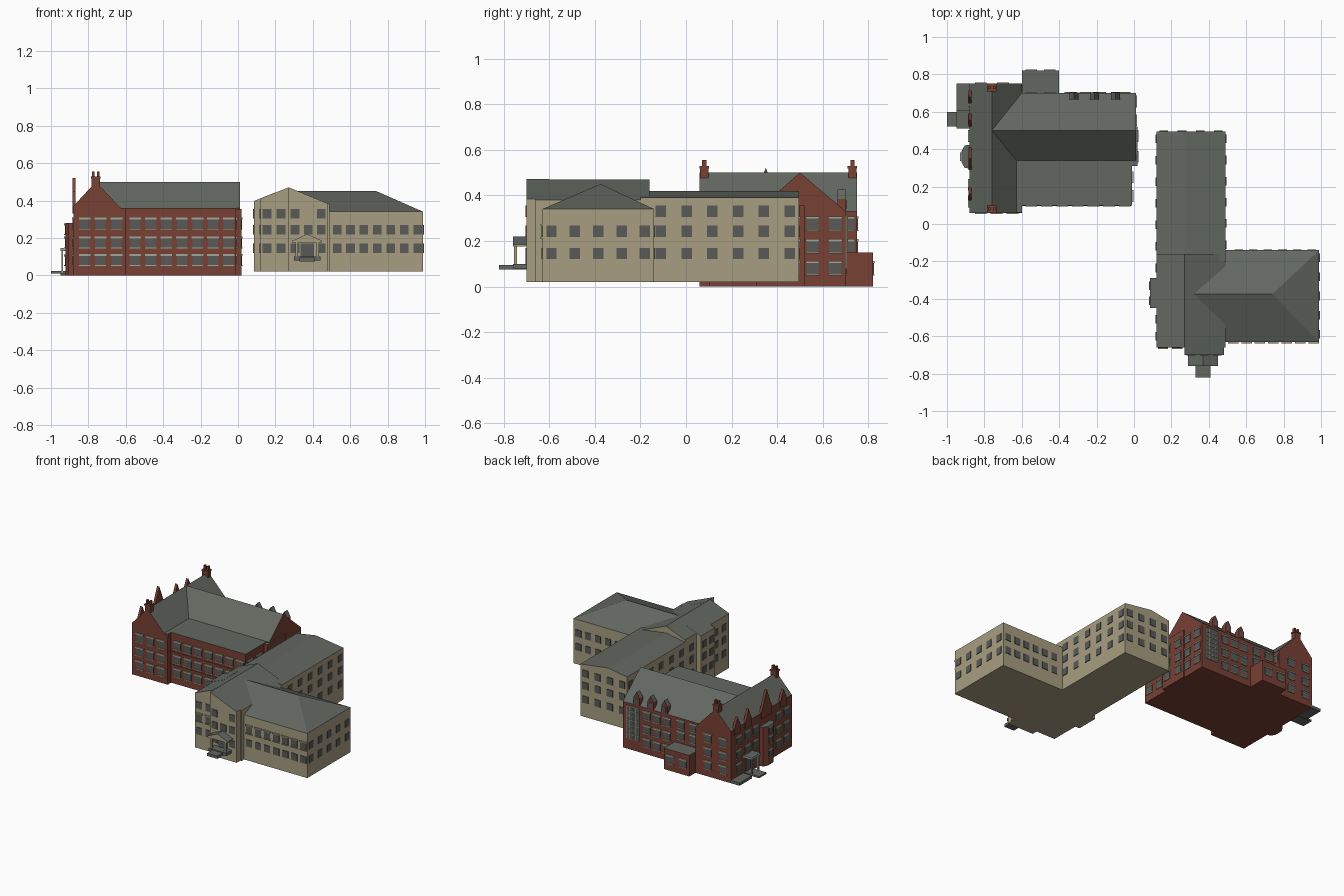
import bpy, bmesh
from mathutils import Vector, Matrix

if "Cube" in bpy.data.objects:
    bpy.data.objects.remove(bpy.data.objects["Cube"], do_unlink=True)


def material(name, rgb):
    m = bpy.data.materials.new(name)
    m.use_nodes = True
    m.diffuse_color = (*rgb, 1)
    m.node_tree.nodes["Principled BSDF"].inputs["Base Color"].default_value = (*rgb, 1)
    return m


BRICK = material("red brick", (0.19, 0.052, 0.036))
CREAM = material("cream stone", (0.39, 0.34, 0.22))
SLATE = material("grey slate", (0.125, 0.137, 0.118))
GLASS = material("window grey", (0.10, 0.105, 0.095))
TRIM = material("pale trim", (0.36, 0.38, 0.30))


def finish(name, bm, wall, top=None):
    """Make the object; upward faces take the second material."""
    bmesh.ops.recalc_face_normals(bm, faces=bm.faces)
    bm.normal_update()
    me = bpy.data.meshes.new(name)
    me.materials.append(wall)
    if top:
        me.materials.append(top)
        for f in bm.faces:
            f.material_index = int(f.normal.z > 0.15)
    bm.to_mesh(me)
    bm.free()
    ob = bpy.data.objects.new(name, me)
    bpy.context.collection.objects.link(ob)
    return ob


def add_box(bm, x0, x1, y0, y1, z0, z1):
    mid = Vector((x0 + x1, y0 + y1, z0 + z1)) / 2
    size = Matrix.Diagonal((x1 - x0, y1 - y0, z1 - z0, 1))
    bmesh.ops.create_cube(bm, size=1, matrix=Matrix.Translation(mid) @ size)


def boxes(name, specs, wall, top=None):
    bm = bmesh.new()
    for s in specs:
        add_box(bm, *s)
    return finish(name, bm, wall, top)


def prism(name, axis, profile, a, b, wall, top=None):
    """Extrude an upright profile along x or y, or a plan along z."""
    bm = bmesh.new()
    place = {"x": lambda p: (a, *p), "y": lambda p: (p[0], a, p[1]), "z": lambda p: (*p, a)}[axis]
    face = bm.faces.new([bm.verts.new(place(p)) for p in profile])
    new = bmesh.ops.extrude_face_region(bm, geom=[face])["geom"]
    step = Vector([b - a if axis == k else 0 for k in "xyz"])
    bmesh.ops.translate(bm, vec=step, verts=[v for v in new if isinstance(v, bmesh.types.BMVert)])
    return finish(name, bm, wall, top)


def windows(name, axis, plane, out, centres, rows, w, h, trim=False):
    """Rows of thin panes on a wall, optionally with lintels and sills."""
    panes, trims = bmesh.new(), bmesh.new()

    def plate(bm, c0, c1, z0, z1, depth):
        lo, hi = sorted((plane - out * 0.002, plane + out * depth))
        if axis == "x":
            add_box(bm, lo, hi, c0, c1, z0, z1)
        else:
            add_box(bm, c0, c1, lo, hi, z0, z1)

    for c in centres:
        for z in rows:
            plate(panes, c - w / 2, c + w / 2, z - h / 2, z + h / 2, 0.004)
            if trim:
                plate(trims, c - w * 0.58, c + w * 0.58, z + h / 2 - 0.003, z + h / 2 + 0.007, 0.007)
                plate(trims, c - w * 0.55, c + w * 0.55, z - h / 2 - 0.005, z - h / 2, 0.007)
    finish(name, panes, GLASS)
    if trim:
        finish(name + "_trim", trims, TRIM)
    else:
        trims.free()


def spread(a, b, n):
    return [a + (b - a) * i / (n - 1) for i in range(n)]


# ---- Brick building: body ----
prism("brick_cross_wing", "y", [(-.88, 0), (-.60, 0), (-.60, .33), (-.76, .50), (-.88, .37)],
      .06, .75, BRICK, SLATE)
prism("brick_main_wing", "x", [(.34, 0), (.70, 0), (.70, .33), (.50, .50), (.34, .36)],
      -.76, .01, BRICK, SLATE)
boxes("brick_flat_front", [(-.64, -.01, .10, .345, 0, .36), (-.635, -.60, .062, .2, 0, .36)], BRICK, SLATE)
boxes("brick_rear_annex", [(-.60, -.40, .65, .82, 0, .15)], BRICK, SLATE)
boxes("brick_east_pier", [(-.05, .018, .31, .52, 0, .355)], BRICK, SLATE)

# ---- Brick building: chimneys, gablets, dormers ----
for side, y in (("front", .08), ("rear", .73)):
    boxes(side + "_chimney", [(-.782, -.738, y - .018, y + .018, .45, .52),
                              (-.786, -.734, y - .021, y + .021, .518, .528)], BRICK)
    boxes(side + "_chimney_pots", [(x - .007, x + .007, y - .009, y + .009, .525, .555)
                                   for x in (-.773, -.747)], BRICK)
for i, (y, half, peak) in enumerate([(.16, .035, .45), (.35, .06, .52), (.555, .035, .46), (.68, .035, .45)]):
    prism(f"west_gablet_{i}", "x", [(y - half, .33), (y + half, .33), (y + half, .375), (y, peak),
                                   (y - half, .375)], -.886, -.868, BRICK)
for i, x in enumerate((-.32, -.21, -.10)):
    prism(f"rear_dormer_{i}", "y", [(x - .024, .33), (x + .024, .33), (x + .024, .385), (x, .425),
                                   (x - .024, .385)], .665, .702, BRICK, SLATE)
windows("dormer_windows", "y", .702, 1, (-.32, -.21, -.10), [.36], .026, .036)

# ---- Brick building: west bay and porch ----
prism("west_bay", "z", [(-.87, .295), (-.905, .30), (-.922, .33), (-.922, .39), (-.905, .42), (-.87, .425)],
      0, .28, BRICK, SLATE)
windows("bay_windows", "x", -.922, -1, [.36], (.08, .175, .245), .04, .05, True)
boxes("west_porch_canopy", [(-.95, -.87, .51, .61, .13, .145)], TRIM, SLATE)
boxes("west_porch_posts", [(-.945, -.935, y, y + .01, .015, .13) for y in (.52, .59)], TRIM)
boxes("west_porch_steps", [(-1, -.87, .52, .60, .01, .022), (-.95, -.87, .61, .75, 0, .02)], SLATE)
boxes("west_door", [(-.886, -.87, .535, .585, .02, .11)], GLASS)

# ---- Brick building: windows ----
ROWS = (.08, .175, .275)
brick_walls = [
    ("front_wing", "y", .06, -1, (-.82, -.735, -.65), ROWS),
    ("front_main", "y", .10, -1, spread(-.55, -.05, 7), ROWS),
    ("west", "x", -.88, -1, (.12, .21, .47, .66), ROWS),
    ("west_upper", "x", -.88, -1, (.56,), ROWS[1:]),
    ("rear_wing", "y", .75, 1, (-.82, -.70), ROWS),
    ("rear_main", "y", .70, 1, (-.34, -.26, -.18), ROWS),
    ("rear_above_annex", "y", .70, 1, (-.55, -.45), (.205, .285)),
    ("annex", "y", .82, 1, (-.55, -.45), (.08,)),
    ("east_main", "x", .01, 1, (.555, .655), ROWS),
    ("east_pier", "x", .018, 1, (.36, .47), ROWS),
    ("east_flat", "x", -.01, 1, (.15, .25), ROWS),
    ("wing_return", "x", -.60, 1, (.725,), ROWS[1:]),
]
for name, axis, plane, out, centres, rows in brick_walls:
    width = .03 if name == "wing_return" else .054
    windows(name + "_brick_windows", axis, plane, out, centres, rows, width, .052, True)
boxes("front_string_courses", [(-.60, -.015, .096, .105, z, z + .006) for z in (.128, .222)], BRICK)

# ---- Tall stair window on the rear wall ----
boxes("stair_window", [(-.12, -.02, .69, .704, .08, .31)], GLASS)
boxes("stair_window_bars", [(x - .002, x + .002, .69, .707, .08, .31) for x in spread(-.12, -.02, 5)]
      + [(-.122, -.018, .69, .707, z - .002, z + .002) for z in spread(.08, .31, 8)], TRIM)

# ---- Cream building: body ----
prism("cream_gabled_block", "y", [(.12, .02), (.49, .02), (.49, .38), (.27, .47), (.12, .41)],
      -.66, -.16, CREAM, SLATE)
prism("cream_front_bay", "y", [(.27, .02), (.48, .02), (.48, .384), (.27, .471)], -.70, -.60, CREAM, SLATE)
prism("cream_west_bay", "y", [(.085, .02), (.2, .02), (.2, .443), (.085, .397)], -.45, -.29, CREAM, SLATE)
prism("cream_north_wing", "y", [(.12, .02), (.49, .02), (.49, .39), (.27, .42), (.12, .395)],
      -.2, .495, CREAM, SLATE)

# Hipped east wing
bm = bmesh.new()
points = [(x, y, z) for x in (.40, .99) for y in (-.63, -.14) for z in (.02, .34)]
points += [(.32, -.375, .45), (.74, -.375, .45)]
bmesh.ops.convex_hull(bm, input=[bm.verts.new(p) for p in points])
bmesh.ops.dissolve_limit(bm, angle_limit=.01, verts=bm.verts, edges=bm.edges)
finish("cream_east_wing", bm, CREAM, SLATE)

# ---- Cream building: front porch ----
prism("porch_canopy", "y", [(.29, .175), (.45, .175), (.45, .185), (.37, .22), (.29, .185)],
      -.76, -.69, CREAM, SLATE)
boxes("porch_columns", [(x - .007, x + .007, -.755, -.741, .09, .18) for x in (.315, .425)], CREAM)
boxes("porch_steps", [(.33, .41, -.82, -.69, .075, .095), (.30, .44, -.76, -.69, .08, .10)], SLATE)
boxes("front_door", [(.335, .405, -.705, -.69, .09, .17)], GLASS)

# ---- Cream building: windows ----
ROWS = (.145, .243, .33)
cream_walls = [
    ("east_end", "x", .99, 1, spread(-.59, -.18, 5), ROWS[:2]),
    ("north_wing_east", "x", .49, 1, spread(-.11, .455, 6), ROWS),
    ("north_wing_end", "y", .495, 1, spread(.16, .45, 4), ROWS),
    ("north_wing_west", "x", .12, -1, spread(-.235, .455, 7), ROWS),
    ("block_west", "x", .12, -1, (-.60, -.51), ROWS),
    ("west_bay", "x", .085, -1, (-.41, -.33), ROWS),
    ("block_front", "y", -.66, -1, (.155, .23), ROWS),
    ("bay_front", "y", -.70, -1, (.305, .445), ROWS),
    ("bay_centre", "y", -.70, -1, (.375,), ROWS[1:2]),
    ("east_wing_front", "y", -.63, -1, spread(.53, .96, 7), ROWS[:2]),
    ("east_wing_rear", "y", -.14, 1, spread(.56, .95, 6), ROWS[:2]),
]
for name, axis, plane, out, centres, rows in cream_walls:
    windows(name + "_cream_windows", axis, plane, out, centres, rows, .046, .05)
for name, y, centres in (("block", -.66, (.155, .23)), ("east_wing", -.63, spread(.53, .96, 7))):
    boxes(name + "_lintels", [(c - .028, c + .028, y - .008, y, .268, .275) for c in centres]
          + [(c - .026, c + .026, y - .008, y, .211, .217) for c in centres], CREAM)
